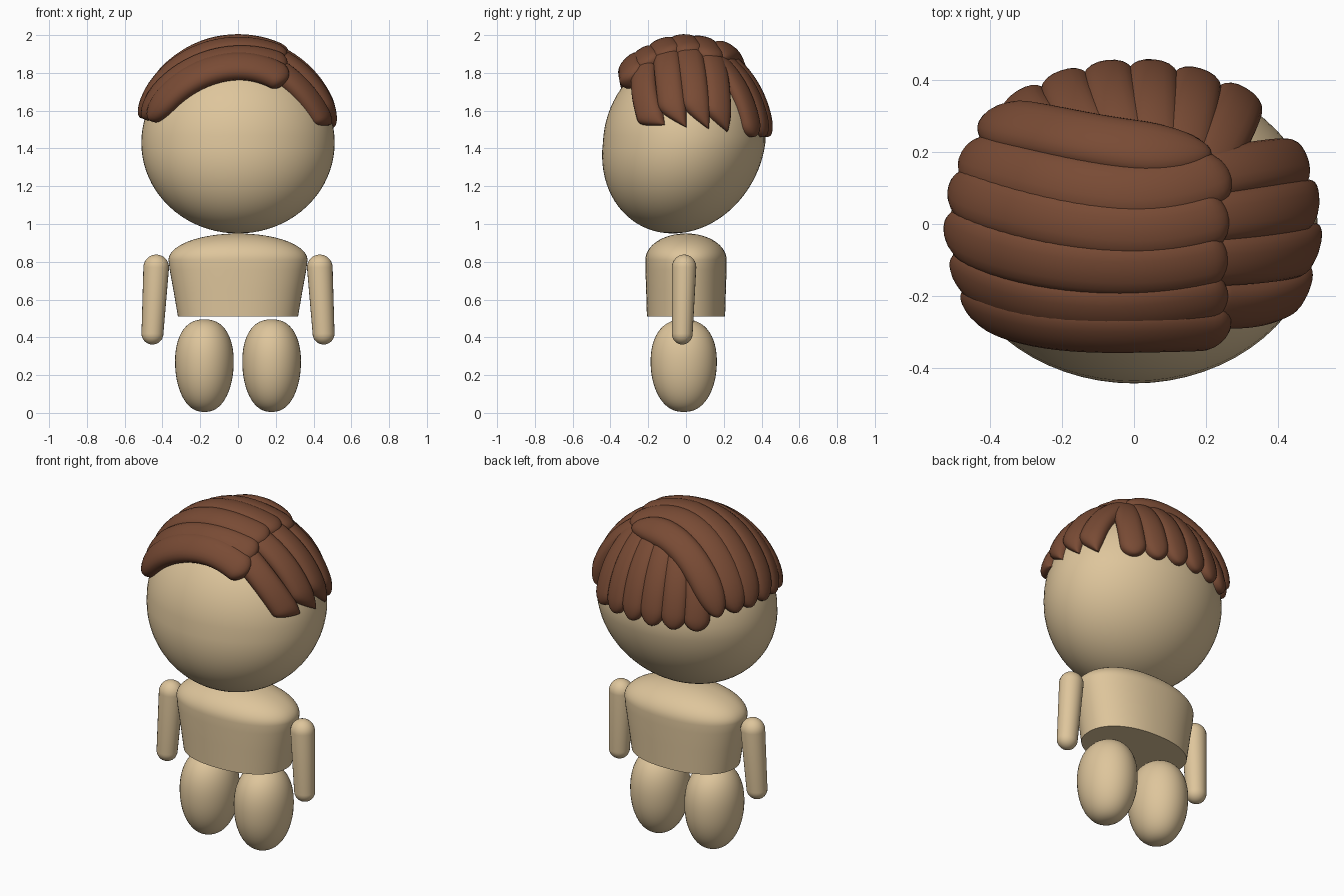
import bpy, bmesh
from math import sin, cos, pi, sqrt, copysign
from mathutils import Vector as V

if "Cube" in bpy.data.objects:
    bpy.data.objects.remove(bpy.data.objects["Cube"])


def material(name, col):
    m = bpy.data.materials.new(name)
    m.diffuse_color = (*col, 1)
    m.use_nodes = True
    m.node_tree.nodes["Principled BSDF"].inputs["Base Color"].default_value = m.diffuse_color
    return m


SKIN = material("skin", (0.73, 0.56, 0.33))
HAIR = material("hair", (0.19, 0.07, 0.035))


def skin_rings(name, rings, mat):
    """Bridge a list of equal rings into a closed smooth mesh."""
    bm = bmesh.new()
    loops = [[bm.verts.new(p) for p in r] for r in rings]
    n = len(loops[0])
    for a, b in zip(loops, loops[1:]):
        for i in range(n):
            j = (i + 1) % n
            bm.faces.new((a[i], a[j], b[j], b[i]))
    bm.faces.new(loops[0][::-1])
    bm.faces.new(loops[-1])
    bmesh.ops.recalc_face_normals(bm, faces=bm.faces)
    me = bpy.data.meshes.new(name)
    bm.to_mesh(me)
    bm.free()
    me.materials.append(mat)
    ob = bpy.data.objects.new(name, me)
    bpy.context.collection.objects.link(ob)
    bpy.context.view_layer.objects.active = ob
    ob.select_set(True)
    bpy.ops.object.shade_smooth_by_angle(angle=0.7)
    ob.select_set(False)
    return ob


def spow(v, e):
    return copysign(abs(v) ** e, v)


def loft(name, sections, n=48, power=2.0):
    """Sections are (z, rx, ry, cx, cy), each a superellipse."""
    e = 2 / power
    skin_rings(name, [[(cx + rx * spow(cos(2 * pi * i / n), e),
                        cy + ry * spow(sin(2 * pi * i / n), e), z) for i in range(n)]
                      for z, rx, ry, cx, cy in sections], SKIN)


# Head: a slightly sheared ellipsoid
CZ = 1.43
head = []
for k in range(41):
    a = -pi / 2 + pi * k / 40
    r = max(cos(a), 0.002)
    z = CZ + 0.48 * sin(a)
    head.append((z, 0.512 * r, 0.43 * r, 0, -0.01 + 0.06 * sin(a) * (1 if a < 0 else 0.3)))
loft("head", head, 64)

# Torso: flared trunk with a domed top
torso = [(0.51, 0.318, 0.207, 0, 0), (0.65, 0.342, 0.211, 0, 0), (0.76, 0.362, 0.215, 0, 0)]
for k in range(17):
    a = pi / 2 * k / 16
    c = max(cos(a), 0.002)
    torso.append((0.81 + 0.14 * sin(a), 0.368 * c, 0.215 * c, 0, 0))
loft("torso", torso, 64, 2.2)

# Legs and arms, mirrored left and right
for side, s in (("left", -1), ("right", 1)):
    leg = []
    for k in range(29):
        a = -pi / 2 + pi * k / 28
        c = max(cos(a), 0.0005) ** 0.85
        z = 0.25 + 0.245 * spow(sin(a), 0.95)
        w = 1 + 0.07 * sin(a)
        leg.append((z, 0.155 * c * w, 0.175 * c * w, s * 0.178, -0.012))
    loft(side + "_leg", leg, 40)

    arm = []
    for zc, r, cx, cy, lo in ((0.42, 0.058, 0.453, -0.02, -pi / 2), (0.77, 0.068, 0.433, -0.01, 0)):
        for k in range(11):
            a = lo + pi / 2 * k / 10
            c = max(cos(a), 0.01)
            arm.append((zc + r * sin(a), r * c, r * c * 0.95, s * cx, cy))
    loft(side + "_arm", arm, 24)


# Hair locks: flattened tapering tubes laid over the head surface
RX, RY, RZ = 0.505, 0.425, 0.51


def on_head(x, y, lift=1.0):
    """Point of the upper half of the hair surface above x, y."""
    return V((x, y, CZ + RZ * lift * sqrt(max(0, 1 - (x / RX) ** 2 - (y / RY) ** 2))))


def lock(name, start, mid, end, w=0.075, h=0.05, lift=1.0, tip=0.2, head_end=0.1, skew=0):
    p0, p1, p2 = (p if len(p) == 3 else on_head(*p) for p in (start, mid, end))
    p0, p1, p2 = V(p0), V(p1), V(p2)

    def spine(t):
        p = p0 * (2 * (t - .5) * (t - 1)) + p1 * (4 * t * (1 - t)) + p2 * (2 * t * (t - .5))
        d = p - V((0, 0, CZ))
        return V((0, 0, CZ)) + d * lift / sqrt((d.x / RX) ** 2 + (d.y / RY) ** 2 + (d.z / RZ) ** 2)

    rings, m = [], 36
    for k in range(m + 1):
        t = (1 - cos(pi * k / m)) / 2
        p, d = spine(t), (spine(t + .01) - spine(t - .01)).normalized()
        nrm = V((p.x / RX ** 2, p.y / RY ** 2, (p.z - CZ) / RZ ** 2)).normalized()
        sd = d.cross(nrm).normalized()
        f = 1.0
        if t < head_end:
            f = sqrt(max(1 - (1 - t / head_end) ** 2, 0.0004))
        if t > 1 - tip:
            u = (t - 1 + tip) / tip
            f = max(1 - u ** 1.6, 0.01) if skew else sqrt(max(1 - u * u, 0.0004))
            p = p + sd * skew * w * (1 - f)
        g = sqrt(f)
        rings.append([p + sd * w * f * spow(cos(2 * pi * i / 20), 0.85)
                      + nrm * h * g * spow(sin(2 * pi * i / 20), 0.9) for i in range(20)])
    skin_rings(name, rings, HAIR)


# Long locks swept from the parting to the left side
swept = [(-0.265, -0.305, -0.2), (-0.18, -0.22, -0.1), (-0.08, -0.115, 0.0),
         (0.03, -0.01, 0.1), (0.14, 0.09, 0.19)]
for i, (a, b, c) in enumerate(swept):
    front = i == 0
    lock(f"swept_lock_{i + 1}", (0.245, a), (-0.06, b, 1.86) if front else (-0.07, b),
         (-0.47, c, 1.55), 0.085, 0.055, 1.04 if front else 1.02, 0.12, 0.08)
lock("swept_lock_6", (0.2, 0.18), (-0.12, 0.22), (-0.4, 0.27, 1.54), 0.085, 0.055, 1.05, 0.2, 0.3)

# Short pointed locks falling to the right side
for i in range(4):
    lock(f"side_lock_{i + 1}", (0.19, -0.215 + 0.115 * i), (0.36, -0.215 + 0.125 * i),
         (0.49, -0.17 + 0.115 * i, 1.5), 0.075, 0.05, 1.0, 0.2, 0.1, skew=-0.8)

# Back locks falling from the crown
for i in range(6):
    u = i / 5 * 2 - 1
    lock(f"back_lock_{i + 1}", (0.03 + 0.16 * u, 0.14), (0.0 + 0.27 * u, 0.33 - 0.05 * u * u),
         (-0.01 + 0.3 * u, 0.42 - 0.07 * u * u, 1.46), 0.072, 0.045, 1.0, 0.14, 0.1)
